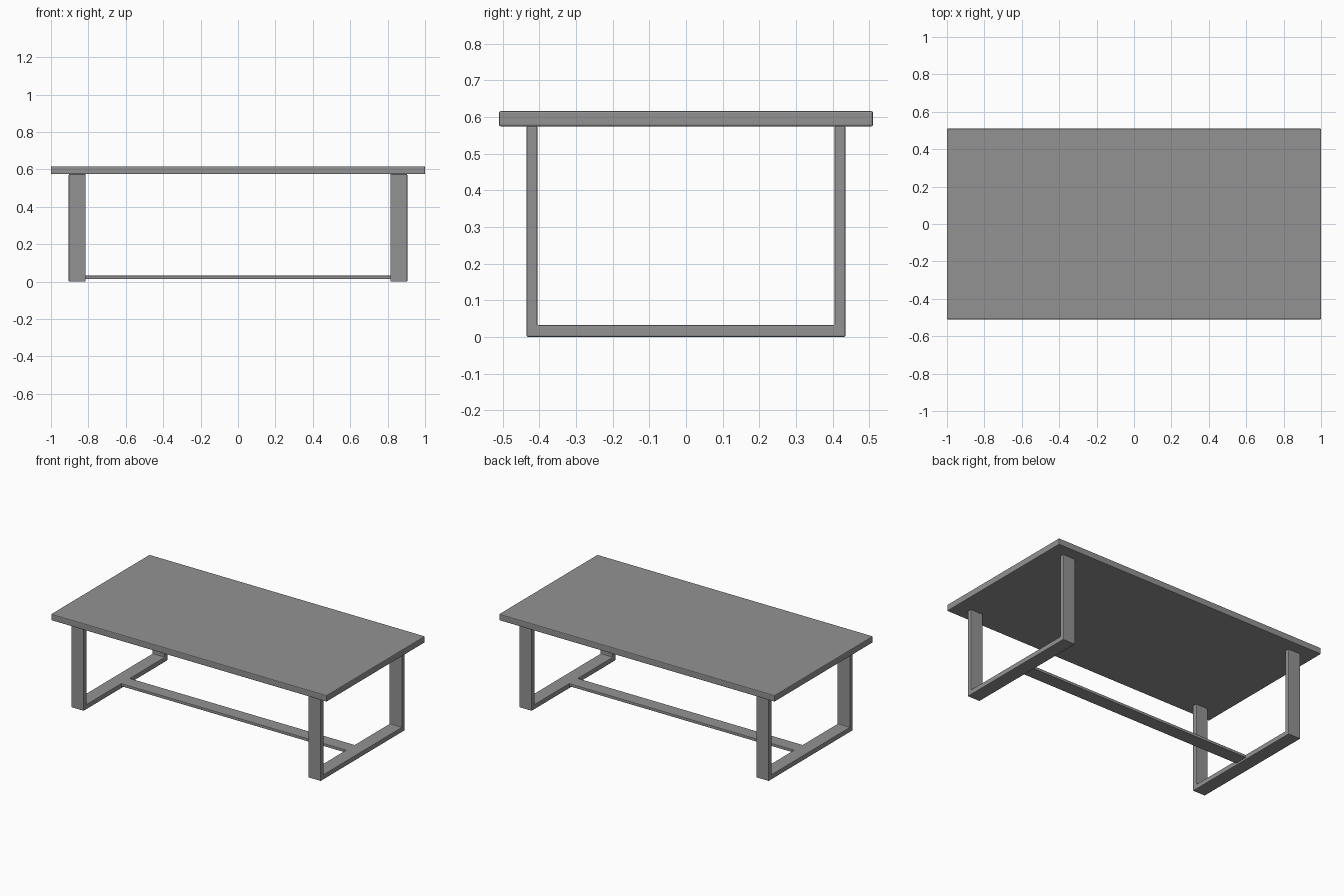
import bpy, bmesh

if "Cube" in bpy.data.objects:
    bpy.data.objects.remove(bpy.data.objects["Cube"])

# Dark grey finish shared by all parts
dark_grey = bpy.data.materials.new("dark_grey")
dark_grey.diffuse_color = (0.29, 0.29, 0.29, 1.0)
dark_grey.use_nodes = True
dark_grey.node_tree.nodes["Principled BSDF"].inputs["Base Color"].default_value = dark_grey.diffuse_color


def finish(name, bm, bevel):
    bmesh.ops.recalc_face_normals(bm, faces=bm.faces)
    mesh = bpy.data.meshes.new(name)
    bm.to_mesh(mesh)
    bm.free()
    mesh.materials.append(dark_grey)
    obj = bpy.data.objects.new(name, mesh)
    bpy.context.collection.objects.link(obj)
    mod = obj.modifiers.new("soft_edges", 'BEVEL')
    mod.width = bevel
    mod.segments = 2
    mod.limit_method = 'ANGLE'
    return obj


def extrude_profile(name, profile, x0, x1, bevel):
    """Extrude a closed (y, z) outline along x."""
    bm = bmesh.new()
    face = bm.faces.new([bm.verts.new((x0, y, z)) for y, z in profile])
    ext = bmesh.ops.extrude_face_region(bm, geom=[face])
    verts = [v for v in ext["geom"] if isinstance(v, bmesh.types.BMVert)]
    bmesh.ops.translate(bm, verts=verts, vec=(x1 - x0, 0, 0))
    return finish(name, bm, bevel)


def rect(half_y, z0, z1):
    return [(-half_y, z0), (half_y, z0), (half_y, z1), (-half_y, z1)]


# Table top
extrude_profile("table_top", rect(0.51, 0.574, 0.616), -1.0, 1.0, 0.005)

# U-shaped leg frames, one at each end
OUT, INN, TOP, RAIL = 0.435, 0.405, 0.575, 0.032
u_shape = [(-OUT, 0), (OUT, 0), (OUT, TOP), (INN, TOP),
           (INN, RAIL), (-INN, RAIL), (-INN, TOP), (-OUT, TOP)]
for side, x0 in (("left", -0.905), ("right", 0.815)):
    extrude_profile(side + "_leg_frame", u_shape, x0, x0 + 0.09, 0.004)

# Long flat stretcher joining the floor rails
extrude_profile("stretcher", rect(0.045, 0.013, 0.0315), -0.82, 0.82, 0.003)
